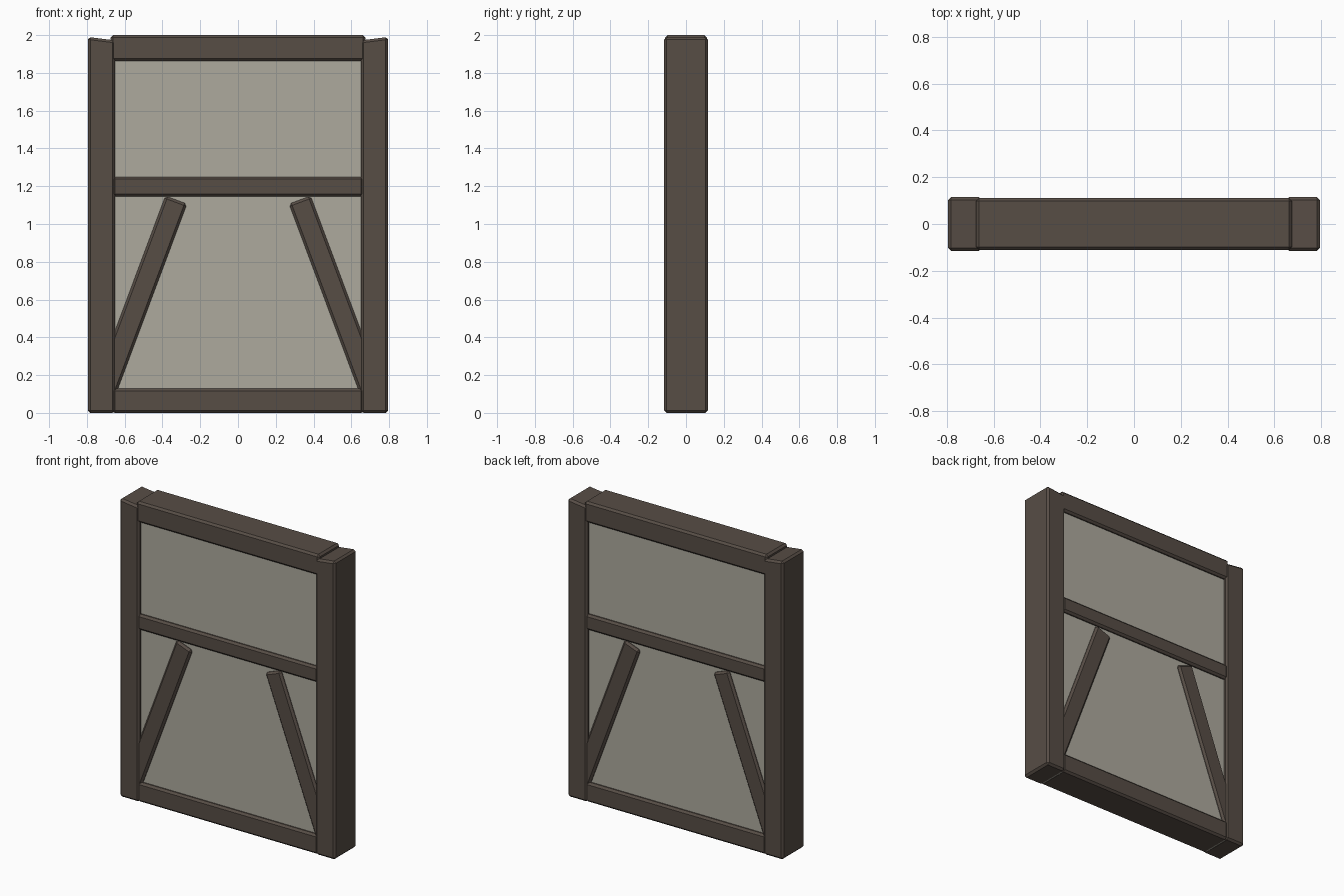
import bpy, bmesh
from math import radians
from mathutils import Matrix, Vector

if "Cube" in bpy.data.objects:
    bpy.data.objects.remove(bpy.data.objects["Cube"])


def material(name, color):
    m = bpy.data.materials.new(name)
    m.diffuse_color = color
    m.use_nodes = True
    m.node_tree.nodes["Principled BSDF"].inputs["Base Color"].default_value = m.diffuse_color
    return m


wood = material("dark_wood", (0.095, 0.074, 0.06, 1))
plaster = material("plaster", (0.42, 0.40, 0.34, 1))


def box(name, size, center, mat, tilt=0.0, chamfer=0.0, inner_drop=0.0):
    """Chamfered box; inner_drop lowers the top edge nearest the centre."""
    bm = bmesh.new()
    bmesh.ops.create_cube(bm, size=1)
    bmesh.ops.scale(bm, vec=size, verts=bm.verts)
    for v in bm.verts:
        if inner_drop and v.co.z > 0 and v.co.x * center[0] < 0:
            v.co.z -= inner_drop
    if chamfer:
        bmesh.ops.bevel(bm, geom=bm.edges[:], offset=chamfer, segments=1,
                        affect='EDGES', profile=0.5)
    bmesh.ops.transform(bm, verts=bm.verts, matrix=Matrix.Translation(
        Vector(center)) @ Matrix.Rotation(radians(tilt), 4, 'Y'))
    me = bpy.data.meshes.new(name)
    bm.to_mesh(me)
    bm.free()
    me.materials.append(mat)
    ob = bpy.data.objects.new(name, me)
    bpy.context.collection.objects.link(ob)
    return ob


# Infill wall panel
box("wall_panel", (1.5, 0.18, 1.95), (0, 0, 0.976), plaster)

# Horizontal beams: name, half length, bottom, top
for name, half, z0, z1 in (("top_beam", 0.675, 1.862, 2.0),
                           ("middle_rail", 0.665, 1.146, 1.25),
                           ("bottom_beam", 0.665, 0.0, 0.13)):
    box(name, (2 * half, 0.222, z1 - z0), (0, 0, (z0 + z1) / 2), wood,
        chamfer=0.013)

# Side posts and leaning braces
for side, s in (("left", -1), ("right", 1)):
    box(side + "_post", (0.144, 0.232, 1.99), (s * 0.723, 0, 0.995), wood,
        chamfer=0.013, inner_drop=0.018)
    box(side + "_brace", (0.122, 0.214, 1.09), (s * 0.518, 0, 0.617), wood,
        tilt=-s * 20.5, chamfer=0.013)
